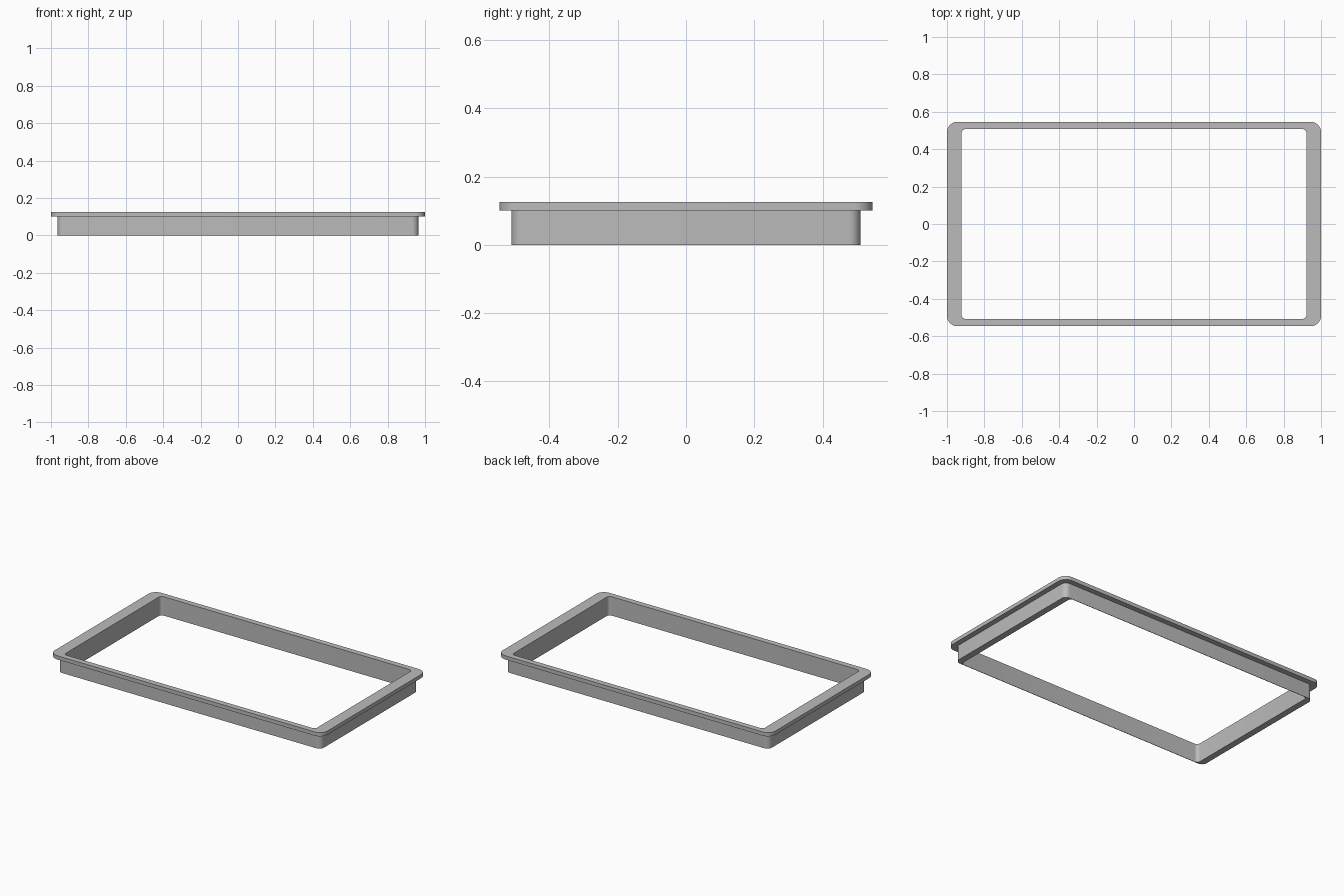
import bpy, bmesh
from math import cos, sin, pi

cube = bpy.data.objects.get("Cube")
if cube:
    bpy.data.objects.remove(cube, do_unlink=True)

grey = bpy.data.materials.new("plain grey")
grey.use_nodes = True
colour = (0.5, 0.5, 0.5, 1)
grey.diffuse_color = colour
grey.node_tree.nodes["Principled BSDF"].inputs["Base Color"].default_value = colour

STEPS = 8


def outline(half_x, half_y, radius):
    """Counter-clockwise rounded rectangle."""
    points = []
    corners = [(1, 1), (-1, 1), (-1, -1), (1, -1)]
    for i, (sx, sy) in enumerate(corners):
        for k in range(STEPS + 1):
            a = (i + k / STEPS) * pi / 2
            points.append((sx * (half_x - radius) + radius * cos(a),
                           sy * (half_y - radius) + radius * sin(a)))
    return points


# Outlines of the lip, the wall and the opening
lip = outline(1.0, 0.546, 0.055)
wall = outline(0.965, 0.511, 0.035)
opening = outline(0.922, 0.508, 0.022)
WALL_TOP, LIP_TOP = 0.1, 0.125

# One closed cross-section swept around the frame
section = [(opening, 0), (wall, 0), (wall, WALL_TOP),
           (lip, WALL_TOP), (lip, LIP_TOP), (opening, LIP_TOP)]
bm = bmesh.new()
rings = [[bm.verts.new((x, y, z)) for x, y in shape] for shape, z in section]
count = len(lip)
for r, ring in enumerate(rings):
    above = rings[(r + 1) % len(rings)]
    for i in range(count):
        j = (i + 1) % count
        bm.faces.new((ring[i], ring[j], above[j], above[i]))
bmesh.ops.recalc_face_normals(bm, faces=bm.faces)

mesh = bpy.data.meshes.new("lipped_frame")
bm.to_mesh(mesh)
bm.free()
mesh.materials.append(grey)
frame = bpy.data.objects.new("lipped_frame", mesh)
bpy.context.collection.objects.link(frame)
bpy.context.view_layer.objects.active = frame
frame.select_set(True)
bpy.ops.object.shade_smooth_by_angle(angle=pi / 6)
